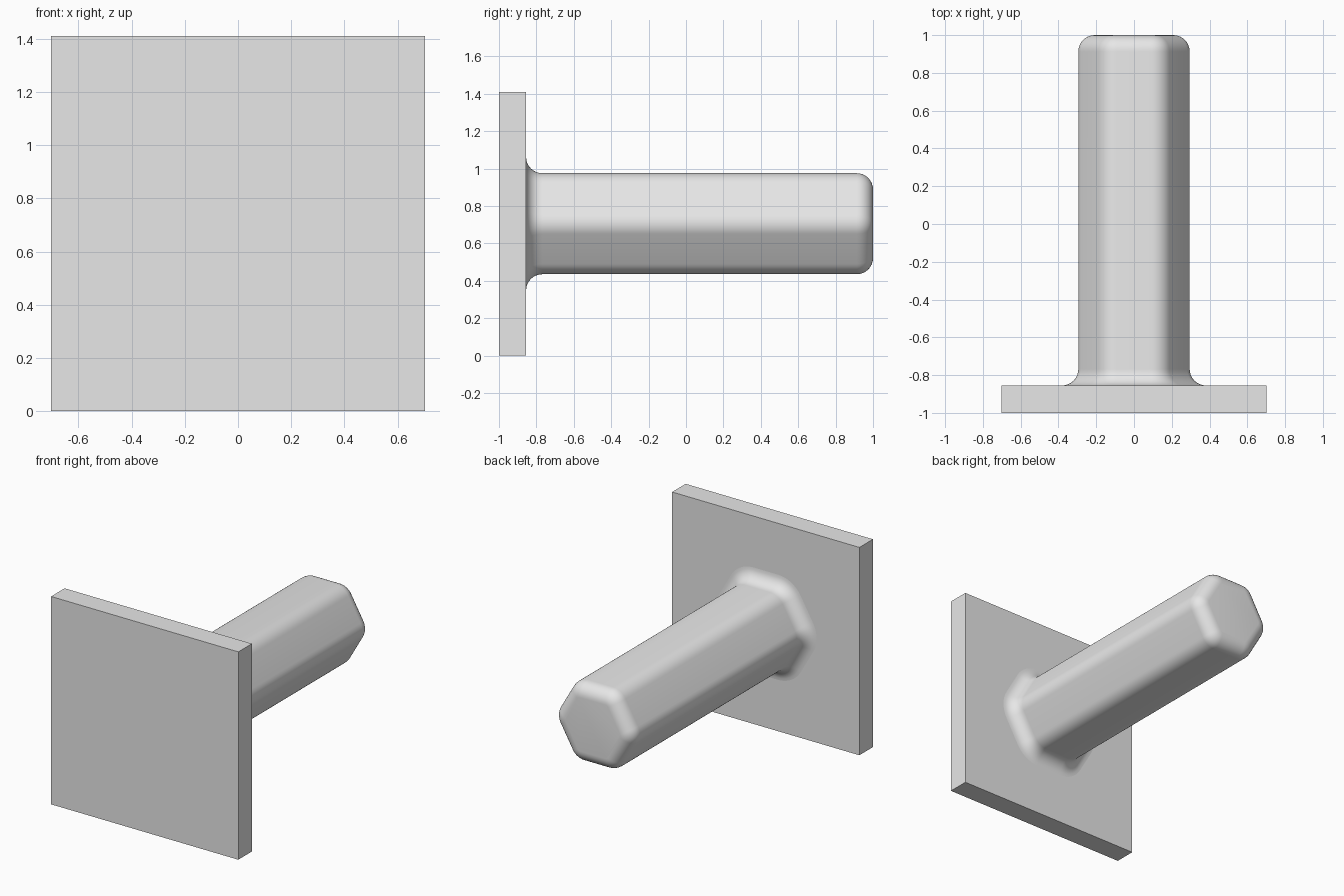
import bpy, bmesh
from math import sin, cos, radians, pi

cube = bpy.data.objects.get("Cube")
if cube:
    bpy.data.objects.remove(cube, do_unlink=True)

GREY = bpy.data.materials.new("plain grey")
GREY.use_nodes = True
GREY.diffuse_color = (0.8, 0.8, 0.8, 1)
GREY.node_tree.nodes["Principled BSDF"].inputs["Base Color"].default_value = (0.8, 0.8, 0.8, 1)

AXIS_Z = 0.705       # height of the shaft axis
PLATE_BACK = -0.855  # where the shaft meets the plate
APOTHEM = 0.27       # half the distance across the shaft's flats
EDGE_R = 0.11        # rounding of the six long edges
FILLET = 0.087       # rounding at both ends of the shaft
STEPS = 8


def finish(name, bm):
    bmesh.ops.recalc_face_normals(bm, faces=bm.faces[:])
    mesh = bpy.data.meshes.new(name)
    bm.to_mesh(mesh)
    bm.free()
    mesh.materials.append(GREY)
    obj = bpy.data.objects.new(name, mesh)
    bpy.context.collection.objects.link(obj)
    return obj


def hexagon_ring(bm, y, grow):
    """Rounded hexagon, offset outwards by grow."""
    core = (APOTHEM - EDGE_R) / cos(pi / 6)
    radius = EDGE_R + grow
    verts = []
    for corner in range(6):
        mid = radians(60 * corner)
        for i in range(STEPS + 1):
            a = mid + radians(-30 + 60 * i / STEPS)
            verts.append(bm.verts.new((core * cos(mid) + radius * cos(a), y,
                                       AXIS_Z + core * sin(mid) + radius * sin(a))))
    return verts


# Square mounting plate
bm = bmesh.new()
bmesh.ops.create_cube(bm, size=1)
depth = PLATE_BACK + 1
bmesh.ops.scale(bm, vec=(1.405, depth, 1.41), verts=bm.verts)
bmesh.ops.translate(bm, vec=(0, -1 + depth / 2, AXIS_Z), verts=bm.verts)
finish("mounting_plate", bm)

# Hexagonal shaft: flared fillet at the plate, rounded rim at the free end
angles = [pi / 2 * i / STEPS for i in range(STEPS + 1)]
profile = [(PLATE_BACK + FILLET * (1 - cos(a)), FILLET * (1 - sin(a))) for a in angles]
profile += [(1 - FILLET * (1 - sin(a)), -FILLET * (1 - cos(a))) for a in angles]

bm = bmesh.new()
rings = [hexagon_ring(bm, y, grow) for y, grow in profile]
for low, high in zip(rings, rings[1:]):
    for i in range(len(low)):
        j = (i + 1) % len(low)
        bm.faces.new((low[i], low[j], high[j], high[i]))
bm.faces.new(rings[-1])
shaft = finish("hexagonal_shaft", bm)

bpy.ops.object.select_all(action="DESELECT")
shaft.select_set(True)
bpy.context.view_layer.objects.active = shaft
bpy.ops.object.shade_smooth_by_angle(angle=radians(30))
